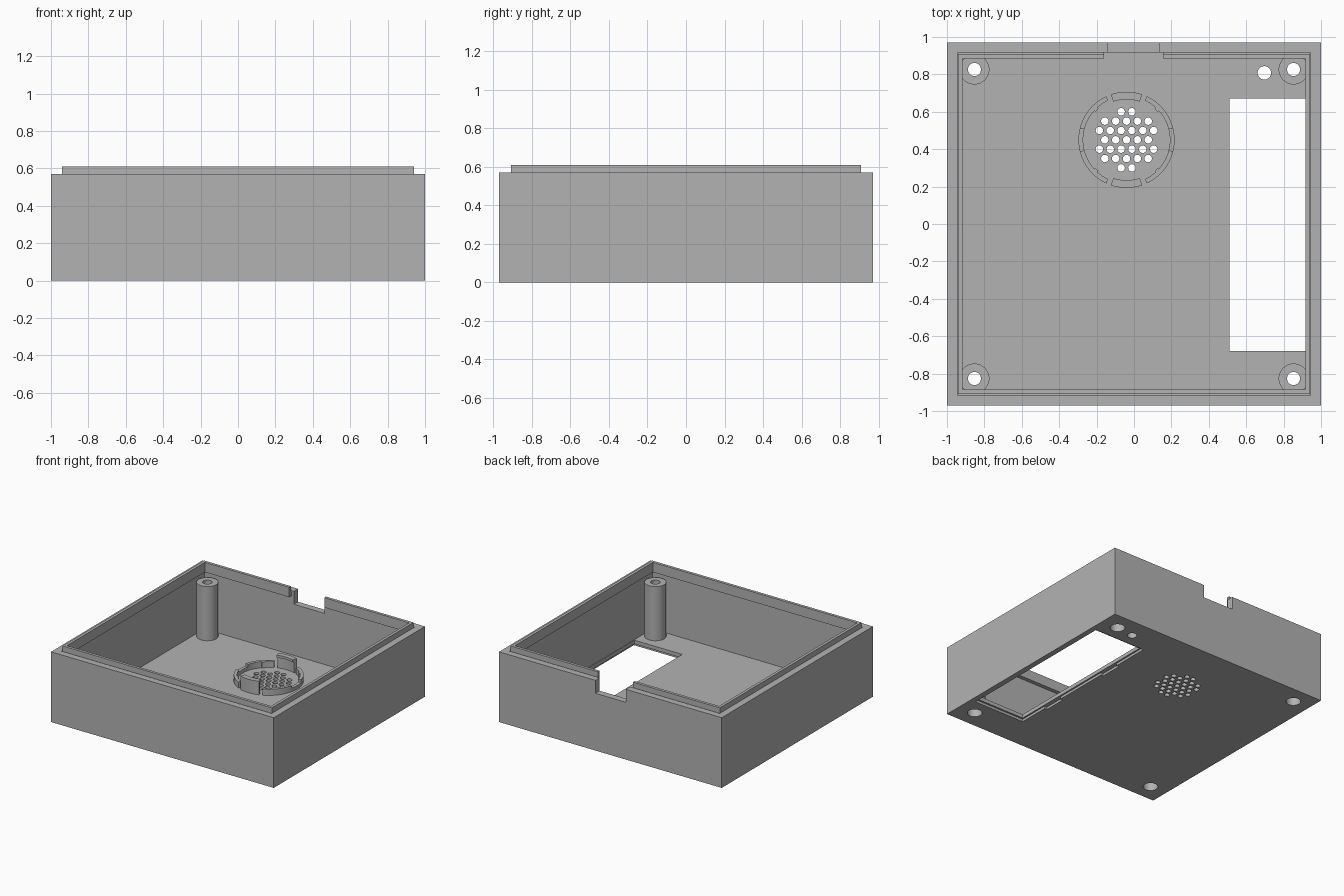
import bpy, bmesh
from math import pi, cos, sin, radians
from mathutils import Matrix, Vector

cube = bpy.data.objects.get("Cube")
if cube:
    bpy.data.objects.remove(cube, do_unlink=True)

grey = bpy.data.materials.new("plain grey")
grey.use_nodes = True
grey.diffuse_color = (0.45, 0.45, 0.45, 1)
grey.node_tree.nodes["Principled BSDF"].inputs["Base Color"].default_value = grey.diffuse_color


def finish(name, bm):
    bmesh.ops.recalc_face_normals(bm, faces=bm.faces)
    mesh = bpy.data.meshes.new(name)
    bm.to_mesh(mesh)
    bm.free()
    mesh.materials.append(grey)
    obj = bpy.data.objects.new(name, mesh)
    bpy.context.scene.collection.objects.link(obj)
    return obj


def box(name, x, y, z):
    bm = bmesh.new()
    size = Matrix.Diagonal((x[1] - x[0], y[1] - y[0], z[1] - z[0], 1))
    mid = Vector((sum(x), sum(y), sum(z))) / 2
    bmesh.ops.create_cube(bm, size=1, matrix=Matrix.Translation(mid) @ size)
    return finish(name, bm)


def cylinder(name, x, y, r, z, sides=32):
    bm = bmesh.new()
    bmesh.ops.create_cone(bm, cap_ends=True, segments=sides, radius1=r, radius2=r,
                          depth=z[1] - z[0],
                          matrix=Matrix.Translation((x, y, sum(z) / 2)))
    return finish(name, bm)


def arc(name, centre, radii, angles, z):
    """Curved wall segment between two angles in degrees."""
    bm = bmesh.new()
    a0, a1 = map(radians, angles)
    n = max(3, int((angles[1] - angles[0]) / 4))
    rings = []
    for i in range(n + 1):
        a = a0 + (a1 - a0) * i / n
        rings.append([bm.verts.new((centre[0] + r * cos(a), centre[1] + r * sin(a), h))
                      for r, h in ((radii[0], z[0]), (radii[1], z[0]),
                                   (radii[1], z[1]), (radii[0], z[1]))])
    for p, q in zip(rings, rings[1:]):
        for k in range(4):
            bm.faces.new((p[k], p[(k + 1) % 4], q[(k + 1) % 4], q[k]))
    bm.faces.new(rings[0])
    bm.faces.new(rings[-1])
    return finish(name, bm)


def cut(obj, cutters):
    """Subtract each cutter, bake the result and discard the cutters."""
    for c in cutters:
        c.hide_render = True
        mod = obj.modifiers.new("cut", 'BOOLEAN')
        mod.operation = 'DIFFERENCE'
        mod.solver = 'EXACT'
        mod.object = c
    bpy.context.view_layer.update()
    graph = bpy.context.evaluated_depsgraph_get()
    baked = bpy.data.meshes.new_from_object(obj.evaluated_get(graph))
    obj.modifiers.clear()
    obj.data = baked
    for c in cutters:
        bpy.data.objects.remove(c, do_unlink=True)
    return obj


def smooth(obj):
    bpy.ops.object.select_all(action='DESELECT')
    obj.select_set(True)
    bpy.context.view_layer.objects.active = obj
    bpy.ops.object.shade_smooth_by_angle(angle=radians(30))


FLOOR, RIM, TOP = 0.05, 0.57, 0.61
POST_X, POST_Y = 0.853, 0.826
SPK = (-0.04, 0.45)
corners = [(sx, sy) for sx in (-1, 1) for sy in (-1, 1)]


def screw_cutters(x, y):
    return [cylinder("screw_hole", x, y, 0.035, (-0.1, 0.7)),
            cylinder("screw_head_bore", x, y, 0.055, (-0.1, 0.2))]


# Case shell with cavity, cable notch and battery opening
case = box("case_shell", (-1, 1), (-0.97, 0.97), (0, RIM))
cutters = [
    box("cavity", (-0.945, 0.945), (-0.917, 0.917), (FLOOR, 1)),
    box("cable_notch", (-0.14, 0.135), (0.85, 1.1), (0.465, 1)),
    box("battery_opening", (0.51, 0.94), (-0.68, 0.67), (-0.1, 0.2)),
    box("door_recess", (0.497, 0.955), (-0.695, 0.70), (-0.1, 0.02)),
    cylinder("cable_hole", 0.697, 0.808, 0.036, (-0.1, 0.2)),
]
# Latch slots beside the door
for y in (-0.35, 0.3):
    cutters.append(box("latch_slot", (0.475, 0.505), (y - 0.09, y + 0.09), (-0.1, 0.02)))
for sx, sy in corners:
    cutters += screw_cutters(sx * POST_X, sy * POST_Y)
# Speaker grille
for row, count in enumerate((2, 5, 6, 5, 6, 5, 2)):
    for i in range(count):
        cutters.append(cylinder("grille_hole", SPK[0] + (i - (count - 1) / 2) * 0.058,
                                SPK[1] + (row - 3) * 0.05, 0.02, (-0.1, 0.2), 20))
smooth(cut(case, cutters))

# Locating lip inside the rim, open at the cable notch
for name, x, y, z in (("lip", 0.94, 0.908, (0.53, TOP)),
                      ("lip_base", 0.945, 0.917, (0.53, 0.56))):
    frame = box(name, (-x, x), (-y, y), z)
    cut(frame, [box("lip_inside", (-0.917, 0.917), (-0.885, 0.885), (0.4, 1)),
                box("lip_gap", (-0.16, 0.155), (0.8, 1), (0.4, 1))])

# Screw posts
for sx, sy in corners:
    name = f"{'back' if sy > 0 else 'front'}_{'left' if sx > 0 else 'right'}_screw_post"
    x, y = sx * POST_X, sy * POST_Y
    smooth(cut(cylinder(name, x, y, 0.08, (FLOOR, 0.49), 40), screw_cutters(x, y)))

# Speaker holder: ring segments, lower side segments and two spring clips
for side, turn in (("left", 0), ("right", 180)):
    smooth(arc(f"speaker_side_{side}", SPK, (0.232, 0.257),
               (turn - 14, turn + 14), (FLOOR, 0.08)))
    for k, (a, b) in enumerate(((14, 65), (-65, -14))):
        smooth(arc(f"speaker_ring_{side}_{k + 1}", SPK, (0.232, 0.257),
                   (turn + a, turn + b), (FLOOR, 0.1)))
        mid = turn + (45 if k == 0 else -45)
        arc(f"speaker_nub_{side}_{k + 1}", SPK, (0.224, 0.234),
            (mid - 3, mid + 3), (FLOOR, 0.1))
for end, turn in (("back", 90), ("front", 270)):
    smooth(arc(f"speaker_clip_{end}", SPK, (0.232, 0.257),
               (turn - 19, turn + 19), (FLOOR, 0.16)))
    smooth(arc(f"speaker_clip_hook_{end}", SPK, (0.216, 0.234),
               (turn - 19, turn + 19), (0.14, 0.16)))
